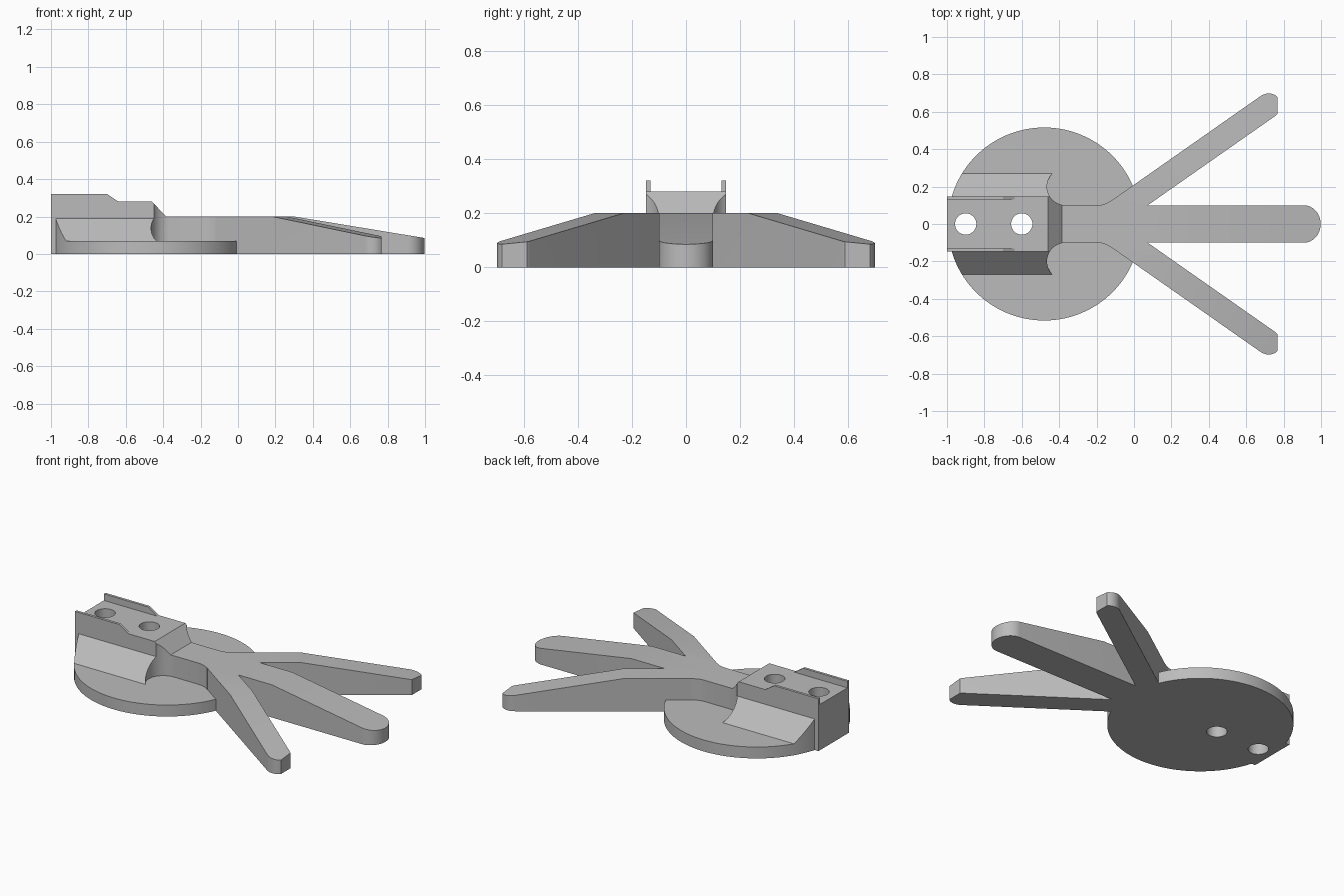
import bpy, bmesh
from math import sin, cos, pi, radians
from mathutils import Matrix, Vector

cube = bpy.data.objects.get("Cube")
if cube:
    bpy.data.objects.remove(cube, do_unlink=True)

grey = bpy.data.materials.new("light grey")
grey.use_nodes = True
grey.diffuse_color = (0.5, 0.5, 0.5, 1)
grey.node_tree.nodes["Principled BSDF"].inputs["Base Color"].default_value = (0.5, 0.5, 0.5, 1)


def finish(name, bm):
    bmesh.ops.recalc_face_normals(bm, faces=bm.faces)
    mesh = bpy.data.meshes.new(name)
    bm.to_mesh(mesh)
    bm.free()
    mesh.materials.append(grey)
    obj = bpy.data.objects.new(name, mesh)
    bpy.context.collection.objects.link(obj)
    return obj


def prism_mesh(outline, lo, hi, axis="Z"):
    """Extrude a 2D outline from lo to hi along the axis."""
    place = {"Z": lambda a, b: (a, b, lo),
             "Y": lambda a, b: (a, lo, b),
             "X": lambda a, b: (lo, a, b)}[axis]
    bm = bmesh.new()
    face = bm.faces.new([bm.verts.new(place(a, b)) for a, b in outline])
    new = bmesh.ops.extrude_face_region(bm, geom=[face])["geom"]
    step = Vector([hi - lo if axis == k else 0 for k in "XYZ"])
    bmesh.ops.translate(bm, vec=step, verts=[v for v in new if isinstance(v, bmesh.types.BMVert)])
    return bm


def prism(name, outline, lo, hi, axis="Z"):
    return finish(name, prism_mesh(outline, lo, hi, axis))


def circle(x, y, r, n):
    return [(x + r * cos(2 * pi * i / n), y + r * sin(2 * pi * i / n)) for i in range(n)]


def combine(target, tool, operation):
    """Apply a boolean and discard the tool."""
    mod = target.modifiers.new(operation.lower(), "BOOLEAN")
    mod.operation, mod.solver, mod.object = operation, "EXACT", tool
    bpy.context.view_layer.objects.active = target
    bpy.ops.object.modifier_apply(modifier=mod.name)
    bpy.data.objects.remove(tool, do_unlink=True)


def finger(name, start, half, tip, round_len, slope_at, turn=0, offset=(0, 0)):
    """Round-ended bar along x with a sloping top, then turned about z."""
    outline = [(start, half), (start, -half)]
    for i in range(25):
        a = -pi / 2 + pi * i / 24
        outline.append((tip - round_len + round_len * cos(a), half * sin(a)))
    bm = prism_mesh(outline[:-1] + [outline[-1]], 0, 0.2)
    slope = Vector((0.2 - 0.085, 0, tip - slope_at))
    cut = bmesh.ops.bisect_plane(bm, geom=bm.verts[:] + bm.edges[:] + bm.faces[:],
                                 plane_co=(slope_at, 0, 0.2), plane_no=slope, clear_outer=True)
    rim = [e for e in cut["geom_cut"] if isinstance(e, bmesh.types.BMEdge)]
    bmesh.ops.holes_fill(bm, edges=[e for e in bm.edges if e.is_boundary] or rim, sides=0)
    bm.transform(Matrix.Translation((*offset, 0)) @ Matrix.Rotation(turn, 4, "Z"))
    return finish(name, bm)


DISC = circle(-0.48, 0, 0.516, 128)

# Round base
body = prism("hand_clip_body", DISC, 0, 0.07)

# Clip block with chamfered front
block = prism("clip_block", [(-1, 0), (-1, 0.28), (-0.46, 0.28), (-0.385, 0.2),
                             (-0.365, 0.2), (-0.365, 0)], -0.148, 0.148, "Y")
combine(body, block, "UNION")

for s in (-1, 1):
    # Side gusset, trimmed to the disc edge
    gusset = prism("gusset", [(s * 0.1, 0), (s * 0.1, 0.19), (s * 0.148, 0.19),
                              (s * 0.27, 0.07), (s * 0.27, 0)], -1.1, -0.4, "X")
    combine(gusset, prism("disc_trim", DISC, -0.5, 0.5), "INTERSECT")
    combine(body, gusset, "UNION")
    # Rail on the block top
    rail = prism("rail", [(-1, 0.2), (-1, 0.32), (-0.7, 0.32), (-0.64, 0.28), (-0.64, 0.2)],
                 min(s * 0.148, s * 0.132), max(s * 0.148, s * 0.132), "Y")
    combine(body, rail, "UNION")
    # Concave relief beside the neck
    combine(body, prism("relief", circle(-0.365, s * 0.2, 0.1, 64), 0.07, 0.5), "DIFFERENCE")

# Neck and middle finger
combine(body, finger("middle_finger", -0.42, 0.1, 0.998, 0.09, 0.3), "UNION")

# Outer fingers with flat-trimmed tips and blended roots
turn = radians(35)
for s in (-1, 1):
    side = finger("side_finger", 0, 0.066, 1.09, 0.072, 0.416, s * turn, (-0.119, s * 0.046))
    trim = prism("tip_trim", [(0.766, -1), (0.766, 1), (1.2, 1), (1.2, -1)], -0.5, 0.5)
    combine(side, trim, "DIFFERENCE")
    combine(body, side, "UNION")
    root = [(-0.2, 0.05), (-0.2, 0.1), (-0.17, 0.103), (-0.145, 0.112),
            (-0.12, 0.126), (-0.1, 0.05)]
    combine(body, prism("root_blend", [(x, s * y) for x, y in root], 0, 0.2), "UNION")

# Through holes
for x in (-0.9, -0.6):
    combine(body, prism("hole", circle(x, 0, 0.057, 48), -0.5, 0.5), "DIFFERENCE")

# Smooth the round walls, keep edges crisp
bpy.ops.object.select_all(action="DESELECT")
body.select_set(True)
bpy.context.view_layer.objects.active = body
bpy.ops.object.shade_smooth_by_angle(angle=radians(25))
